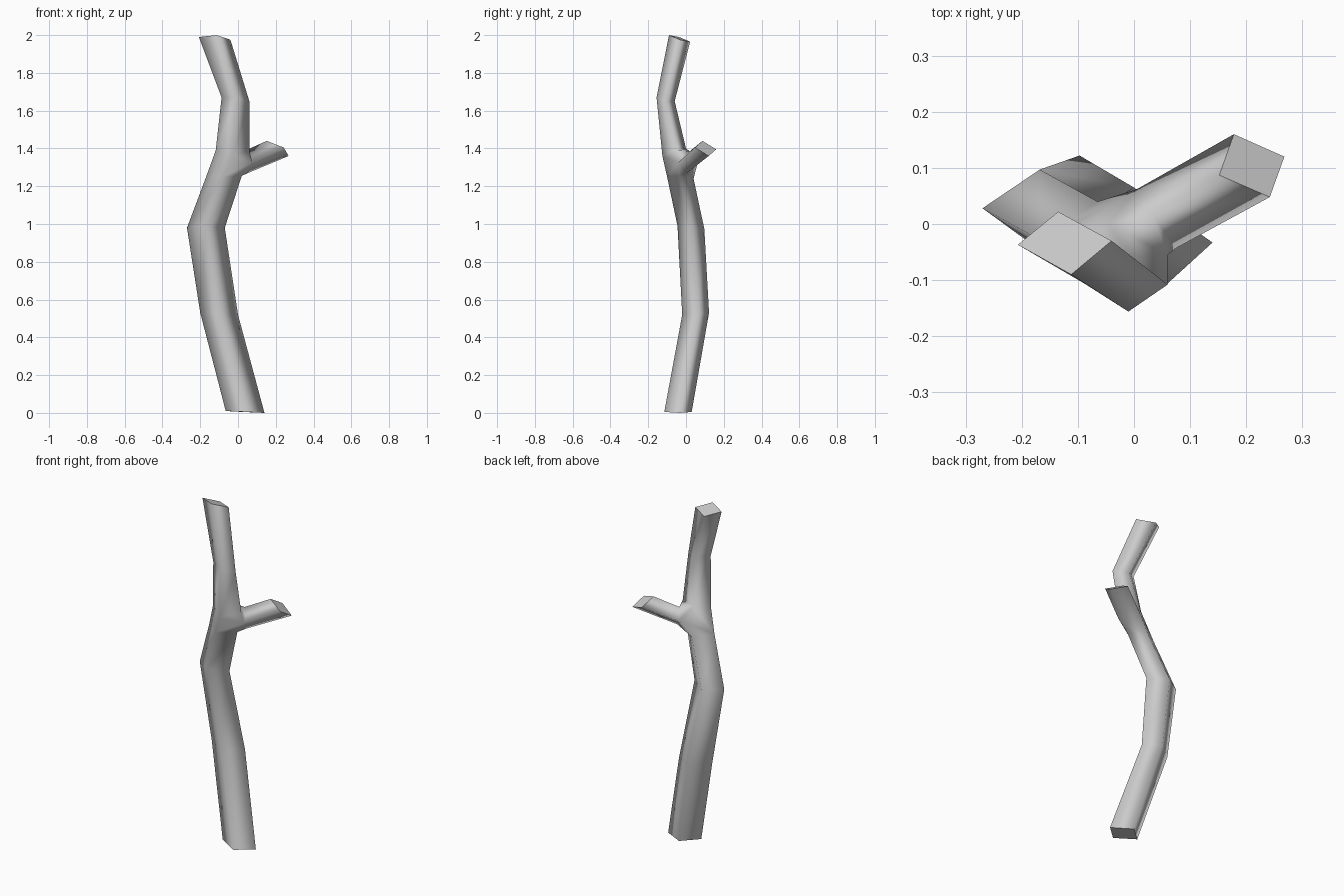
import bpy, bmesh

if "Cube" in bpy.data.objects:
    bpy.data.objects.remove(bpy.data.objects["Cube"])

# Four-sided rings, corner order: left, front, right, back
lower_trunk = [
    [(-.065, -.05, .01), (.05, -.115, .005), (.14, -.033, 0), (.025, .03, .005)],
    [(-.20, .04, .53), (-.10, -.02, .52), (0, .065, .52), (-.097, .122, .53)],
    [(-.27, .028, .98), (-.17, -.045, .99), (-.07, .02, .98), (-.168, .097, .975)],
    [(-.165, -.03, 1.26), (-.08, -.10, 1.25), (.02, -.035, 1.255), (-.065, .04, 1.24)],
]
upper_trunk = [
    [(-.118, -.065, 1.39), (-.03, -.125, 1.36), (.06, -.055, 1.39), (-.045, 0, 1.40)],
    [(-.087, -.107, 1.67), (-.01, -.156, 1.67), (.06, -.108, 1.65), (-.015, -.06, 1.65)],
    [(-.207, -.037, 1.99), (-.112, -.09, 2.0), (-.04, -.03, 1.975), (-.135, .022, 1.965)],
]
# Side branch, corner order: top, front, bottom, back
side_branch = [
    [(.03, .02, 1.385), (.075, -.043, 1.325), (.053, .005, 1.27), (.005, .062, 1.325)],
    [(.152, .087, 1.44), (.242, .048, 1.405), (.268, .12, 1.36), (.178, .16, 1.395)],
]

bm = bmesh.new()


def tube(rings):
    """Bridge consecutive rings with quads and return the vertex rings."""
    rows = [[bm.verts.new(p) for p in r] for r in rings]
    for a, b in zip(rows, rows[1:]):
        for i in range(4):
            j = (i + 1) % 4
            bm.faces.new((a[i], a[j], b[j], b[i]))
    return rows


low, up, side = tube(lower_trunk), tube(upper_trunk), tube(side_branch)

# Fork: hull around the three open ends, with the ring interiors removed
ends = [low[-1], up[0], side[0]]
bmesh.ops.convex_hull(bm, input=[v for r in ends for v in r])
inner = [f for f in bm.faces if any(all(v in r for v in f.verts) for r in ends)]
bmesh.ops.delete(bm, geom=inner, context='FACES_ONLY')
loose = [e for e in bm.edges if not e.link_faces]
bmesh.ops.delete(bm, geom=loose, context='EDGES')

# Cut ends
caps = [bm.faces.new(r) for r in (low[0], up[-1], side[-1])]
bmesh.ops.recalc_face_normals(bm, faces=bm.faces[:])

# Smooth bark, crisp cut ends
for f in bm.faces:
    f.smooth = True
for f in caps:
    f.smooth = False
    for e in f.edges:
        e.smooth = False

mesh = bpy.data.meshes.new("forked_branch")
bm.to_mesh(mesh)
bm.free()
obj = bpy.data.objects.new("forked_branch", mesh)
bpy.context.collection.objects.link(obj)
